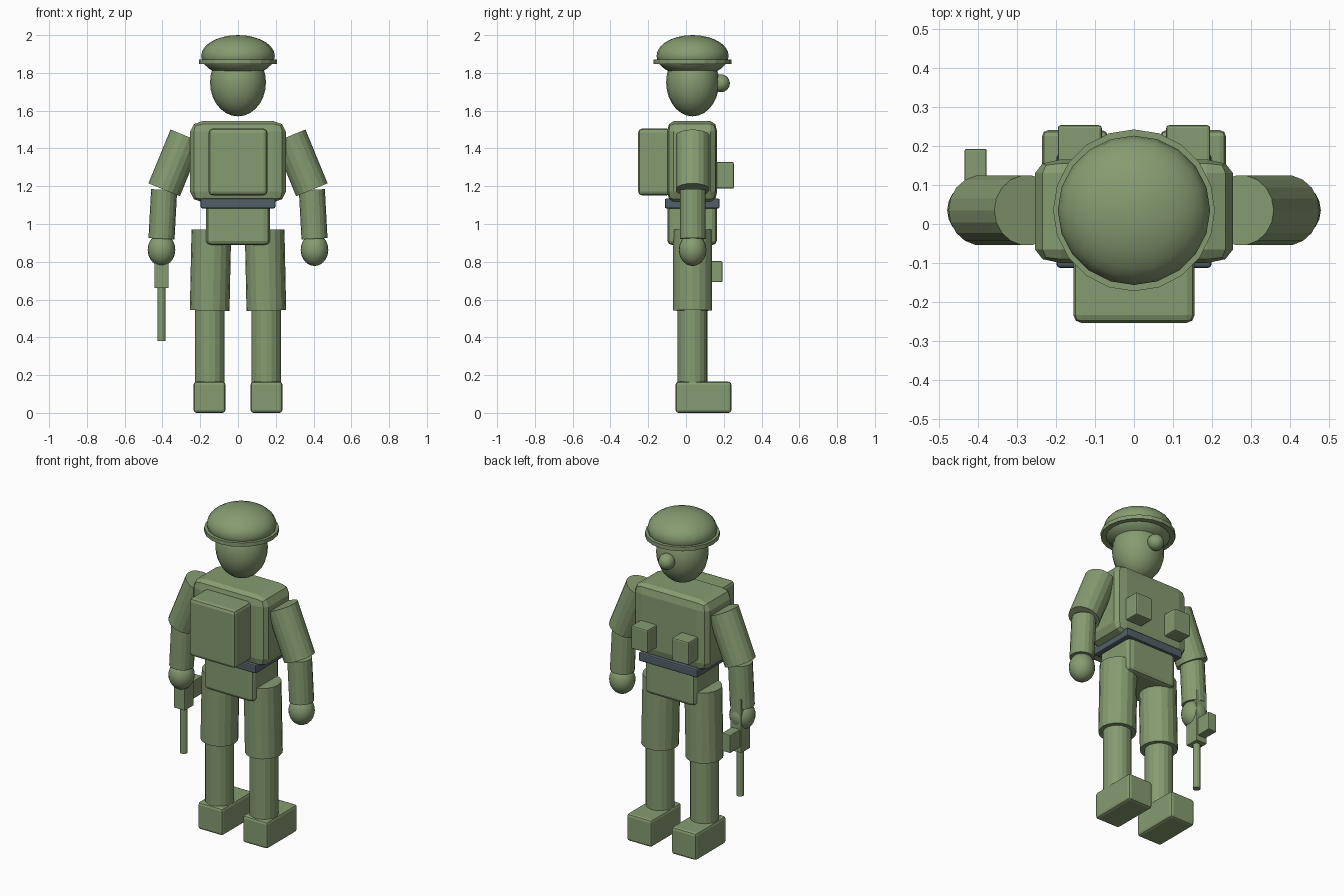
import bpy, bmesh, math
from mathutils import Vector, Matrix

if "Cube" in bpy.data.objects:
    bpy.data.objects.remove(bpy.data.objects["Cube"])

CY = 0.035  # body centre line in y


def material(name, rgb):
    m = bpy.data.materials.new(name)
    m.diffuse_color = (*rgb, 1)
    m.use_nodes = True
    m.node_tree.nodes["Principled BSDF"].inputs["Base Color"].default_value = m.diffuse_color
    return m


GREEN = material("army_green", (0.24, 0.33, 0.165))
SLATE = material("slate_belt", (0.085, 0.115, 0.135))


def finish(name, bm, mat=GREEN, smooth=None):
    bmesh.ops.recalc_face_normals(bm, faces=bm.faces[:])
    me = bpy.data.meshes.new(name)
    bm.to_mesh(me)
    bm.free()
    me.materials.append(mat)
    ob = bpy.data.objects.new(name, me)
    bpy.context.collection.objects.link(ob)
    if smooth:
        bpy.ops.object.select_all(action='DESELECT')
        ob.select_set(True)
        bpy.context.view_layer.objects.active = ob
        bpy.ops.object.shade_smooth_by_angle(angle=math.radians(smooth))
    return ob


def box(name, x, y, z, bevel=0.0, scaled=0.0, mat=GREEN):
    """Box from ranges; 'scaled' bevels the unit cube before stretching it."""
    bm = bmesh.new()
    bmesh.ops.create_cube(bm, size=1)
    if scaled:
        bmesh.ops.bevel(bm, geom=bm.edges[:], offset=scaled, segments=2, profile=0.5, affect='EDGES')
    size = Vector([r[1] - r[0] for r in (x, y, z)])
    mid = Vector([(r[1] + r[0]) / 2 for r in (x, y, z)])
    bmesh.ops.transform(bm, matrix=Matrix.Translation(mid) @ Matrix.Diagonal((*size, 1)), verts=bm.verts)
    if bevel:
        bmesh.ops.bevel(bm, geom=bm.edges[:], offset=bevel, segments=2, profile=0.5, affect='EDGES')
    return finish(name, bm, mat)


def ball(name, centre, radii):
    bm = bmesh.new()
    bmesh.ops.create_uvsphere(bm, u_segments=20, v_segments=14, radius=1)
    bmesh.ops.transform(bm, matrix=Matrix.Translation(centre) @ Matrix.Diagonal((*radii, 1)), verts=bm.verts)
    return finish(name, bm, smooth=40)


def tube(name, a, b, r, sides=18):
    a, b = Vector(a), Vector(b)
    rot = (b - a).to_track_quat('Z', 'Y').to_matrix().to_4x4()
    bm = bmesh.new()
    bmesh.ops.create_cone(bm, cap_ends=True, segments=sides, radius1=r, radius2=r, depth=(b - a).length)
    bmesh.ops.transform(bm, matrix=Matrix.Translation((a + b) / 2) @ rot, verts=bm.verts)
    return finish(name, bm)


# Head, nose and helmet
ball("head", (0, CY, 1.75), (0.148, 0.14, 0.18))
ball("nose", (0, 0.185, 1.745), (0.047, 0.047, 0.047))
ball("helmet", (0, CY, 1.89), (0.195, 0.191, 0.11))
tube("helmet_brim", (0, CY, 1.846), (0, CY, 1.87), 0.207, 20)

# Torso, belt, hips and backpack
box("torso", (-0.253, 0.253), (-0.1, 0.165), (1.115, 1.545), scaled=0.13)
box("belt", (-0.198, 0.198), (-0.112, 0.178), (1.083, 1.135), bevel=0.008, mat=SLATE)
box("hips", (-0.17, 0.17), (-0.098, 0.163), (0.888, 1.11), scaled=0.1)
box("backpack", (-0.155, 0.155), (-0.253, -0.08), (1.152, 1.505), bevel=0.02)

# Limbs and pouches, mirrored left and right
for s, side in ((-1, "left"), (1, "right")):
    box(f"chest_pouch_{side}", sorted((s * 0.082, s * 0.195)), (0.13, 0.253), (1.187, 1.328), bevel=0.008)
    elbow = (s * 0.391, CY, 1.181)
    tube(f"upper_arm_{side}", (s * 0.274, CY, 1.466), elbow, 0.09)
    tube(f"forearm_{side}", elbow, (s * 0.405, CY, 0.922), 0.069)
    ball(f"hand_{side}", (s * 0.405, CY, 0.863), (0.073, 0.073, 0.085))
    tube(f"thigh_{side}", (s * 0.141, CY, 0.97), (s * 0.15, CY, 0.542), 0.105)
    tube(f"shin_{side}", (s * 0.15, CY, 0.56), (s * 0.15, CY, 0.14), 0.08)
    box(f"boot_{side}", sorted((s * 0.067, s * 0.235)), (-0.055, 0.24), (0, 0.165), bevel=0.015)

# Rifle held muzzle down
GX = -0.405
box("rifle_body", (GX - 0.037, GX + 0.037), (0.012, 0.1), (0.66, 0.985), bevel=0.004)
tube("rifle_barrel", (GX, 0.056, 0.68), (GX, 0.056, 0.38), 0.021, 12)
box("rifle_magazine", (GX - 0.028, GX + 0.028), (0.08, 0.192), (0.693, 0.803), bevel=0.004)
